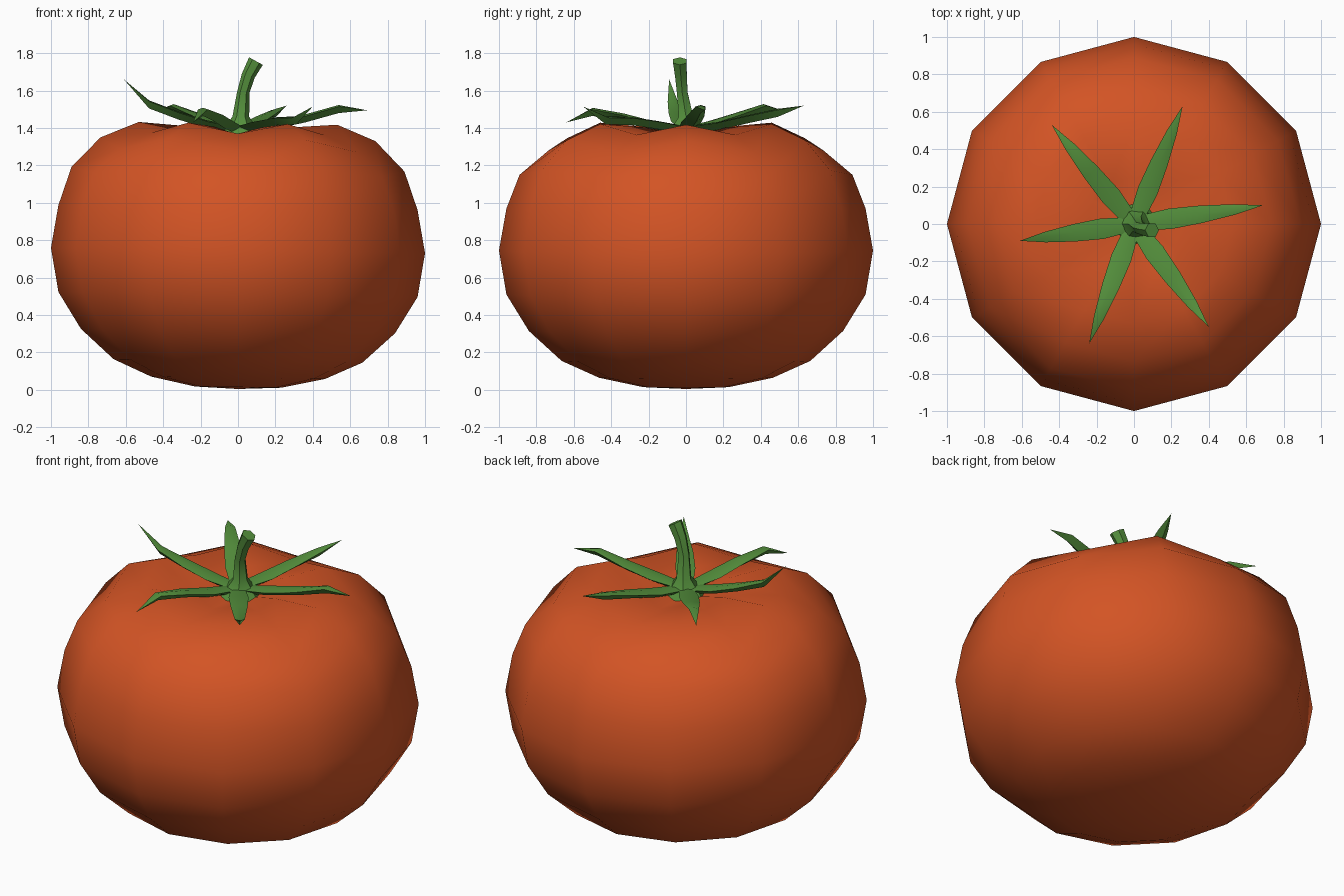
import bpy, bmesh, math
from mathutils import Vector

if "Cube" in bpy.data.objects:
    bpy.data.objects.remove(bpy.data.objects["Cube"])


def material(name, rgb):
    m = bpy.data.materials.new(name)
    m.diffuse_color = (*rgb, 1)
    m.use_nodes = True
    m.node_tree.nodes["Principled BSDF"].inputs["Base Color"].default_value = m.diffuse_color
    return m


red = material("tomato red", (0.65, 0.088, 0.018))
green = material("leaf green", (0.09, 0.28, 0.046))


def loft(name, rings, mat, start=None, end=None, cap=False):
    """Join equal-length closed rings; the ends close to a point or a cap."""
    bm = bmesh.new()
    vs = [[bm.verts.new(p) for p in r] for r in rings]
    n = len(vs[0])
    for a, b in zip(vs, vs[1:]):
        for i in range(n):
            j = (i + 1) % n
            bm.faces.new((a[i], a[j], b[j], b[i]))
    for ring, tip in ((vs[0], start), (vs[-1], end)):
        if tip is not None:
            t = bm.verts.new(tip)
            for i in range(n):
                bm.faces.new((ring[i], ring[(i + 1) % n], t))
        elif cap:
            bm.faces.new(ring)
    bmesh.ops.recalc_face_normals(bm, faces=bm.faces)
    me = bpy.data.meshes.new(name)
    bm.to_mesh(me)
    bm.free()
    ob = bpy.data.objects.new(name, me)
    bpy.context.collection.objects.link(ob)
    me.materials.append(mat)
    bpy.ops.object.select_all(action='DESELECT')
    ob.select_set(True)
    bpy.context.view_layer.objects.active = ob
    return ob


# Fruit: 12-sided lathe, (radius, z on lobes, z in grooves), leaning slightly to +x
profile = [(0.23, 0.015, 0.015), (0.465, 0.065, 0.065), (0.665, 0.155, 0.155),
           (0.84, 0.315, 0.315), (0.96, 0.51, 0.51), (1.0, 0.745, 0.745),
           (0.96, 0.975, 0.97), (0.89, 1.18, 1.15), (0.735, 1.34, 1.28),
           (0.53, 1.425, 1.37), (0.25, 1.405, 1.365)]
rings = []
for r, lobe, groove in profile:
    ring = []
    for i in range(12):
        a = math.radians(30 * i)
        x, y = r * math.cos(a), r * math.sin(a)
        ring.append((x, y, (groove if i % 2 else lobe) - 0.014 * x))
    rings.append(ring)
loft("fruit", rings, red, start=(0, 0, 0.005), end=(0, 0, 1.35))
bpy.ops.object.shade_smooth()

# Stem: bent hexagonal tube with a flared foot
stem = [((0.01, 0.0, 1.36), 0.12), ((0.01, 0.0, 1.405), 0.085), ((0.015, 0.0, 1.46), 0.045),
        ((0.028, -0.02, 1.59), 0.033), ((0.055, -0.027, 1.68), 0.036),
        ((0.096, -0.033, 1.758), 0.042)]
rings = []
for k, (p, r) in enumerate(stem):
    lean = 0 if k < 3 else (0.1, 0.3, 0.5)[k - 3]
    rings.append([(p[0] + r * math.cos(t) * math.cos(lean), p[1] + r * math.sin(t),
                   p[2] - r * math.cos(t) * math.sin(lean))
                  for t in (math.radians(60 * i) for i in range(6))])
loft("stem", rings, green, cap=True)
bpy.ops.object.shade_smooth_by_angle(angle=math.radians(40))

# Sepals: tip position in plan, then heights at fixed fractions of the length
sepals = [((0.69, 0.10), (1.41, 1.43, 1.465, 1.515, 1.495)),
          ((0.26, 0.63), (1.41, 1.425, 1.46, 1.495, 1.52)),
          ((-0.44, 0.53), (1.41, 1.435, 1.475, 1.52, 1.49)),
          ((-0.61, -0.09), (1.41, 1.435, 1.48, 1.54, 1.66)),
          ((-0.24, -0.64), (1.41, 1.43, 1.47, 1.50, 1.43)),
          ((0.40, -0.55), (1.41, 1.43, 1.45, 1.455, 1.515))]
fractions = (0.08, 0.28, 0.52, 0.78)
half_widths = (0.042, 0.055, 0.047, 0.028)
for n, (tip, heights) in enumerate(sepals):
    out = Vector((*tip, 0))
    side = Vector((-out.y, out.x, 0)).normalized()
    rings = []
    for f, w, z in zip(fractions, half_widths, heights):
        p = out * f + Vector((0, 0, z))
        up = Vector((0, 0, 1))
        rings.append([p + side * w, p + up * 0.008, p - side * w, p - up * 0.035])
    loft(f"sepal_{n + 1}", rings, green, end=out + Vector((0, 0, heights[-1])), cap=True)
    bpy.ops.object.shade_smooth_by_angle(angle=math.radians(40))
